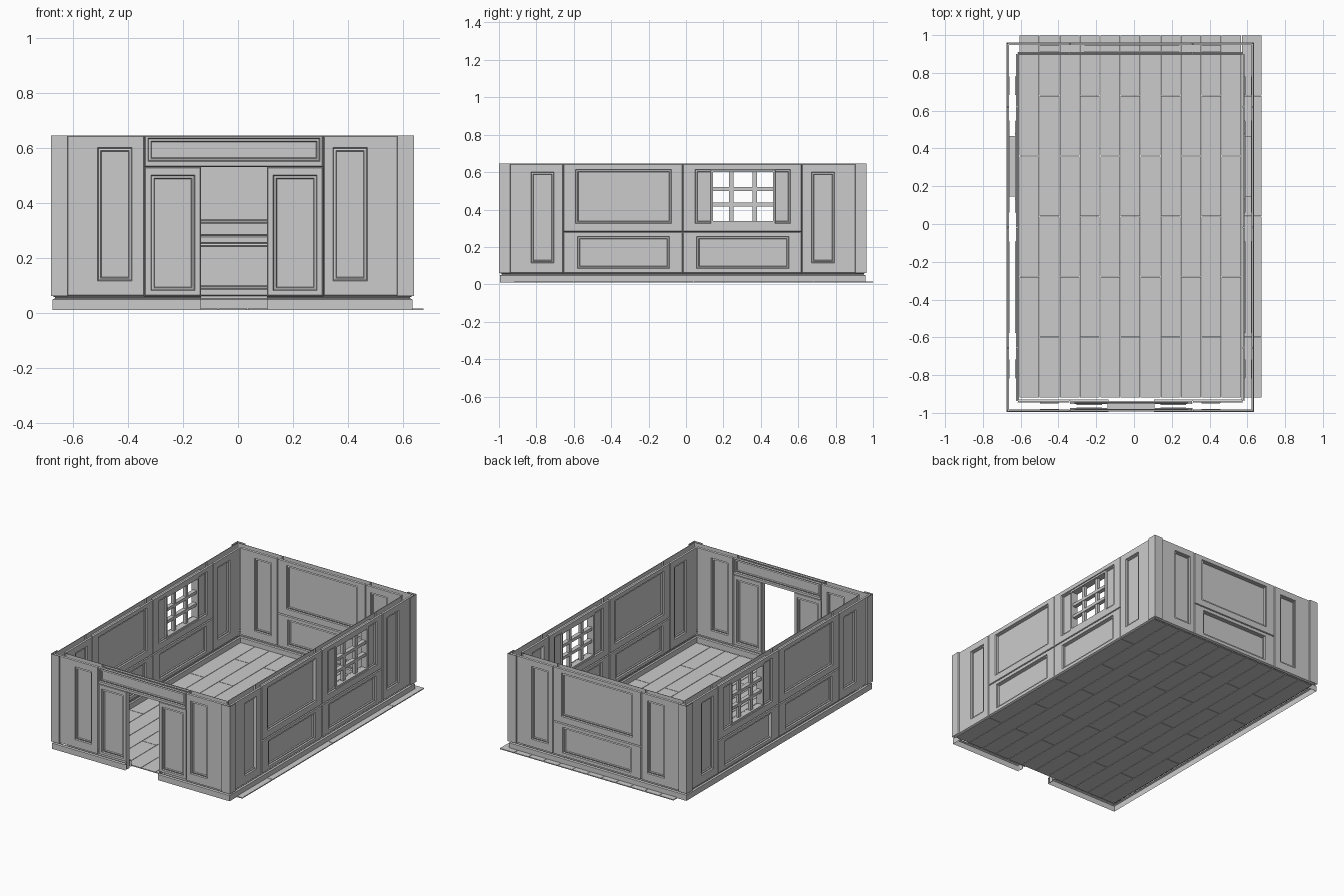
import bpy, bmesh
from mathutils import Vector

if "Cube" in bpy.data.objects:
    bpy.data.objects.remove(bpy.data.objects["Cube"])

BASE, TOP, RAIL = 0.06, 0.645, 0.28
# wall planes: (name, axis of normal, outer position, inner position, outward sign)
WALLS = [("left", 0, -0.672, -0.617, -1), ("right", 0, 0.632, 0.577, 1),
         ("front", 1, -0.992, -0.937, -1), ("back", 1, 0.957, 0.902, 1)]
DOOR = (-0.135, 0.105)


def finish(bm, name):
    bmesh.ops.remove_doubles(bm, verts=bm.verts, dist=0.00005)
    me = bpy.data.meshes.new(name)
    bm.to_mesh(me)
    bm.free()
    ob = bpy.data.objects.new(name, me)
    bpy.context.collection.objects.link(ob)
    return ob


def add_box(bm, lo, hi):
    lo, hi = Vector(lo), Vector(hi)
    vs = bmesh.ops.create_cube(bm, size=1)["verts"]
    for v in vs:
        v.co = (lo + hi) / 2 + Vector(a * b for a, b in zip(v.co, hi - lo))


def inset(r, k):
    return (r[0] + k, r[1] - k, r[2] + k, r[3] - k)


class Side:
    """One face of a wall; u runs along the wall, d is depth into it."""
    def __init__(self, axis, pos, sign):
        self.axis, self.pos, self.sign = axis, pos, sign
        self.flip = (sign < 0) == (axis == 0)
        self.bm = bmesh.new()

    def point(self, u, z, d):
        c = self.pos - self.sign * d
        return (c, u, z) if self.axis == 0 else (u, c, z)

    def face(self, pts):
        vs = [self.bm.verts.new(self.point(*p)) for p in pts]
        self.bm.faces.new(vs[::-1] if self.flip else vs)

    def rings(self, steps, cap=True):
        loops = [[(r[0], r[2], d), (r[1], r[2], d), (r[1], r[3], d), (r[0], r[3], d)]
                 for r, d in steps]
        for a, b in zip(loops, loops[1:]):
            for i in range(4):
                j = (i + 1) % 4
                self.face([a[i], a[j], b[j], b[i]])
        if cap:
            self.face(loops[-1])

    def plate(self, rect, panel, d=0.0, window=None):
        # grooved outer rim, flat frame, moulding, sunk panel
        steps = [(rect, d + 0.009), (inset(rect, 0.004), d), (panel, d),
                 (inset(panel, 0.003), d + 0.009), (inset(panel, 0.011), d + 0.006),
                 (inset(panel, 0.014), d + 0.013)]
        if window:
            steps += [(inset(window, -0.014), d + 0.013), (inset(window, -0.012), d + 0.004),
                      (window, d + 0.004), (window, d + 0.0275)]
        self.rings(steps, cap=not window)

    def strip(self, u0, u1, profile, mitre0, mitre1):
        for (d0, z0), (d1, z1) in zip(profile, profile[1:]):
            self.face([(u0 + d0 * mitre0, z0, d0), (u1 - d0 * mitre1, z0, d0),
                       (u1 - d1 * mitre1, z1, d1), (u0 + d1 * mitre0, z1, d1)])


def bay(side, u0, u1, window=None):
    # upper and lower panelled plates of a straight bay
    side.plate((u0, u1, RAIL, TOP), (u0 + 0.065, u1 - 0.06, 0.325, 0.615), window=window)
    side.plate((u0, u1, BASE, RAIL), (u0 + 0.075, u1 - 0.07, 0.085, 0.255))


SKIRT = [(-0.003, 0.01), (-0.003, 0.048), (0.007, 0.052), (0.007, 0.056), (0.0, BASE)]
SKIRT_IN = [(-0.008, 0.01), (-0.008, 0.048), (0.0, 0.052), (0.0, BASE)]
WINDOW = (0.145, 0.465, 0.338, 0.6)

for name, axis, outer, inner, sign in WALLS:
    for label, pos, s in (("outer", outer, sign), ("inner", inner, -sign)):
        side = Side(axis, pos, s)
        k = 2 if label == "outer" else 3
        others = [w[k] for w in WALLS if w[1] != axis]
        lo, hi = min(others), max(others)
        seams = (-0.655, 0.62) if axis == 0 else (-0.34, 0.31)
        c = (-1.0, 0.965) if axis == 0 else (-0.68, 0.64)
        # corner bays with a tall narrow panel
        side.plate((lo, seams[0], BASE, TOP), (c[0] + 0.17, c[0] + 0.295, 0.115, 0.6))
        side.plate((seams[1], hi, BASE, TOP), (c[1] - 0.295, c[1] - 0.17, 0.115, 0.6))
        # middle bays
        if axis == 0:
            bay(side, seams[0], -0.018)
            bay(side, -0.018, seams[1], WINDOW)
        elif name == "back":
            bay(side, *seams)
        else:
            side.plate((*seams, 0.53, TOP), (-0.328, 0.298, 0.55, 0.635))
            for a, b in ((seams[0], DOOR[0]), (DOOR[1], seams[1])):
                side.plate((a, b, BASE, 0.53), (a + 0.023, b - 0.022, 0.08, 0.5), d=0.008)
        # skirting, interrupted at the doorway
        prof, m = (SKIRT, 1) if label == "outer" else (SKIRT_IN, -1)
        if name == "front":
            side.strip(lo, DOOR[0], prof, m, 0)
            side.strip(DOOR[1], hi, prof, 0, m)
        else:
            side.strip(lo, hi, prof, m, m)
        finish(side.bm, f"{name}_wall_{label}")

# corner posts wrapping each outside corner
for i, (x, sx, wx) in enumerate([(-0.68, 1, -0.672), (0.64, -1, 0.632)]):
    for j, (y, sy, wy) in enumerate([(-1.0, 1, -0.992), (0.965, -1, 0.957)]):
        bm = bmesh.new()
        path = [(x + 0.062 * sx, wy), (x + 0.06 * sx, y), (x, y),
                (x, y + 0.06 * sy), (wx, y + 0.062 * sy)]
        rows = [[bm.verts.new((px, py, z)) for px, py in path] for z in (BASE, TOP)]
        for k in range(4):
            f = (rows[0][k], rows[0][k + 1], rows[1][k + 1], rows[1][k])
            bm.faces.new(f if sx * sy < 0 else f[::-1])
        finish(bm, f"corner_post_{i}{j}")

# glazing bars
for name, axis, outer, inner, sign in WALLS[:2]:
    bm = bmesh.new()
    m = (outer + inner) / 2
    for y in (0.243, 0.368):
        add_box(bm, (m - 0.01, y - 0.012, 0.338), (m + 0.01, y + 0.012, 0.6))
    for z in (0.427, 0.509):
        add_box(bm, (m - 0.014, 0.145, z - 0.01), (m + 0.014, 0.465, z + 0.01))
    finish(bm, f"{name}_window_bars")

# doorway lining: two jambs and the soffit
bm = bmesh.new()
add_box(bm, (DOOR[0] - 0.004, -0.98, 0.01), (DOOR[0], -0.949, 0.53))
add_box(bm, (DOOR[1], -0.98, 0.01), (DOOR[1] + 0.004, -0.949, 0.53))
add_box(bm, (DOOR[0], -0.98, 0.53), (DOOR[1], -0.949, 0.534))
finish(bm, "doorway_lining")

# floor of staggered planks
bm = bmesh.new()
W, X0, Y0, Y1, GAP = 0.107, -0.608, -0.92, 1.0, 0.0015
for col in range(12):
    x = X0 + col * W
    cuts = [Y0, -0.28, 0.36, Y1] if col % 2 == 0 else [Y0, -0.6, 0.04, 0.68, Y1]
    for a, b in zip(cuts, cuts[1:]):
        add_box(bm, (x + GAP, a + GAP, 0.009), (x + W - GAP, b - GAP, 0.015))
finish(bm, "floor_planks")
